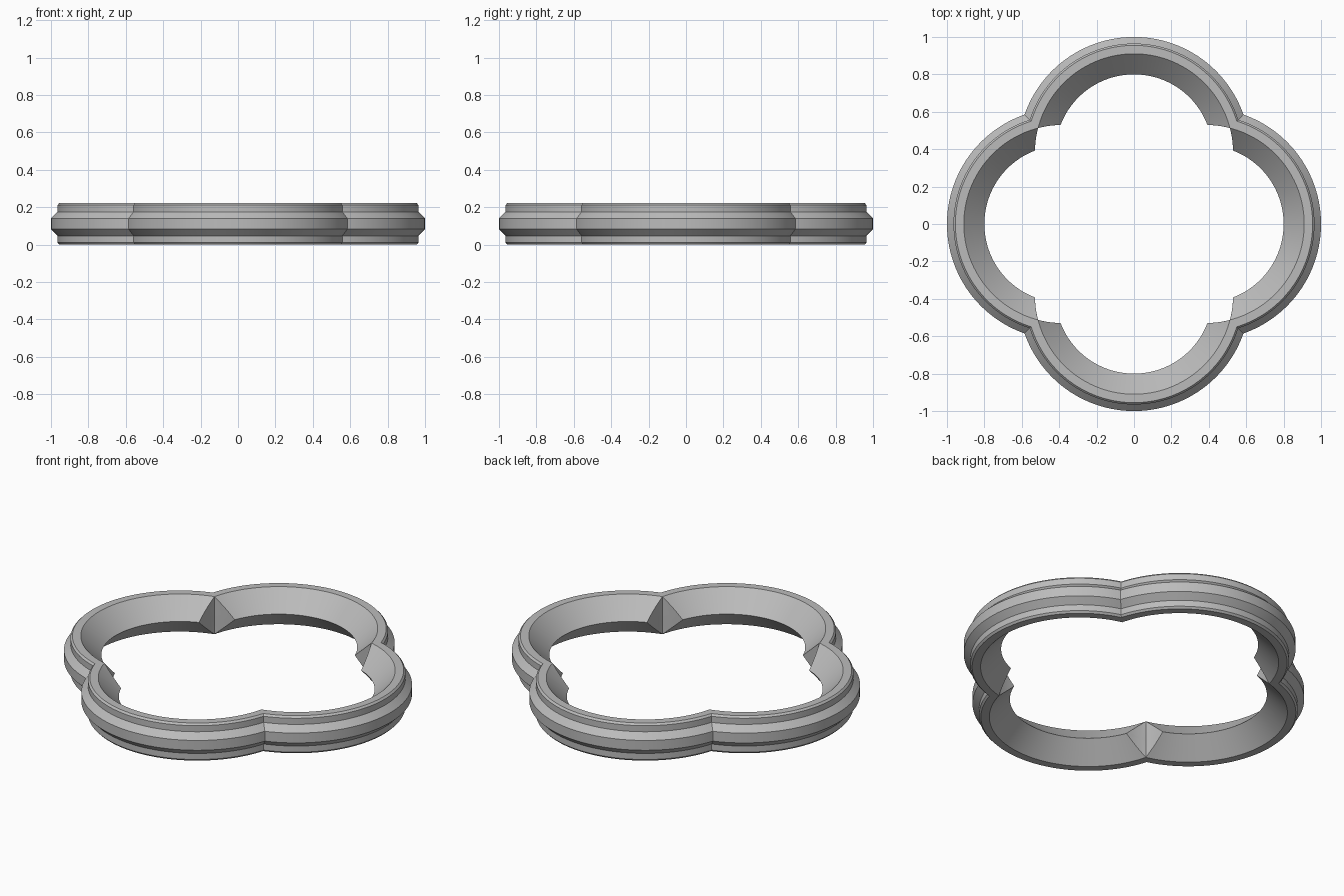
import bpy, bmesh, math
from mathutils import Vector, Matrix

cube = bpy.data.objects.get("Cube")
if cube:
    bpy.data.objects.remove(cube, do_unlink=True)

C = 0.38            # lobe centre distance from the middle
BORE = 0.53         # bore radius of each lobe at the rims
RIDGE = 0.42        # bore radius at the inner ridge
MID = 0.111         # half of the height
STEPS, WALL, FACET = 64, 8, 4

# Closed cross-section as (radius from lobe centre, height)
half = [(0.575, MID), (0.585, MID - 0.011), (0.585, 0.064), (0.62, 0.029)]
outer = half + [(r, -z) for r, z in reversed(half)]
inner = []
for i in range(2 * WALL + 1):
    z = -MID + MID * i / WALL
    inner.append((RIDGE + (BORE - RIDGE) * abs(z) / MID, z))
profile = outer + inner


def end_angle(r):
    """Angle from the lobe axis where the sweep meets the next lobe."""
    limit = max(r, BORE)
    d = C * math.sqrt(2)
    return math.radians(135) - math.acos((d * d + r * r - limit * limit) / (2 * d * r))


def lobe_point(r, a, z):
    return Vector((r * math.sin(a), C + r * math.cos(a), z + MID))


def add_grid(bm, rows, closed=False):
    grid = [[bm.verts.new(p) for p in row] for row in rows]
    n = len(grid)
    for i in range(n if closed else n - 1):
        a, b = grid[i], grid[(i + 1) % n]
        for j in range(len(a) - 1):
            bm.faces.new((a[j], a[j + 1], b[j + 1], b[j]))


bm = bmesh.new()
for k in range(4):
    turn = Matrix.Rotation(k * math.pi / 2, 4, 'Z')

    # Swept lobe wall
    rows = []
    for r, z in profile:
        e = end_angle(r)
        rows.append([turn @ lobe_point(r, e * (2 * j / STEPS - 1), z)
                     for j in range(STEPS + 1)])
    add_grid(bm, rows, closed=True)

    # Trimmed ends of the inner ridge, following the bore of the next lobe
    for side in (-1, 1):
        rows = []
        for r, z in inner:
            start = lobe_point(r, end_angle(r), z)
            cusp = lobe_point(BORE, end_angle(BORE), z)
            a0 = math.atan2(start.y, start.x - C)
            a1 = math.atan2(cusp.y, cusp.x - C)
            row = []
            for j in range(FACET + 1):
                a = a0 + (a1 - a0) * j / FACET
                row.append(turn @ Vector((side * (C + BORE * math.cos(a)),
                                          BORE * math.sin(a), z + MID)))
            rows.append(row)
        add_grid(bm, rows)

bmesh.ops.remove_doubles(bm, verts=bm.verts, dist=0.0002)
bmesh.ops.recalc_face_normals(bm, faces=bm.faces)

mesh = bpy.data.meshes.new("four_lobed_ring")
bm.to_mesh(mesh)
bm.free()
ring = bpy.data.objects.new("four_lobed_ring", mesh)
bpy.context.collection.objects.link(ring)

# Plain grey material
grey = bpy.data.materials.new("plain_grey")
grey.use_nodes = True
colour = (0.5, 0.5, 0.5, 1)
grey.diffuse_color = colour
grey.node_tree.nodes["Principled BSDF"].inputs["Base Color"].default_value = colour
mesh.materials.append(grey)

bpy.ops.object.select_all(action='DESELECT')
ring.select_set(True)
bpy.context.view_layer.objects.active = ring
bpy.ops.object.shade_smooth_by_angle(angle=math.radians(15))
